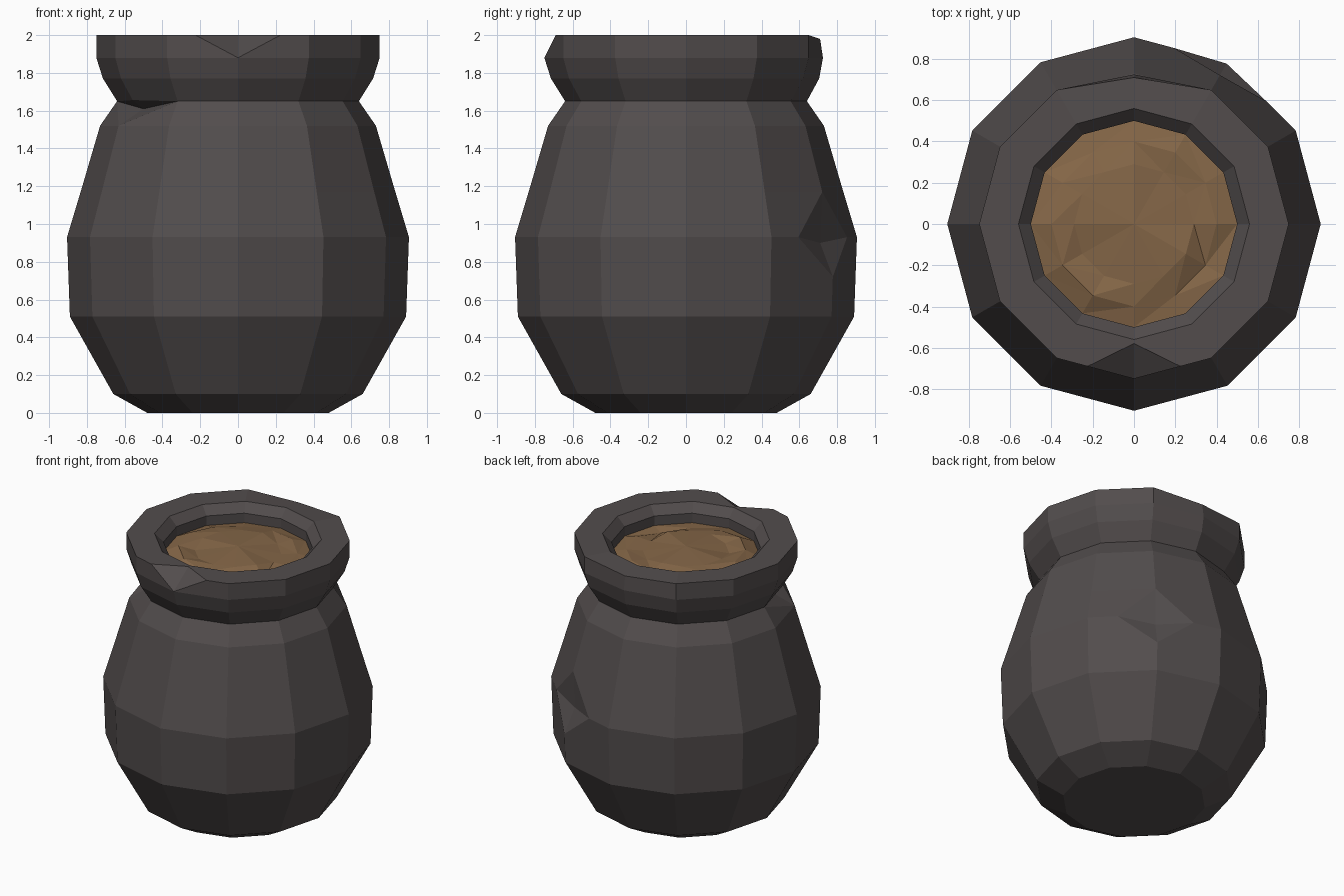
import bpy, bmesh, math, random
from mathutils import Vector

if "Cube" in bpy.data.objects:
    bpy.data.objects.remove(bpy.data.objects["Cube"])

N = 12
random.seed(4)


def material(name, rgb):
    m = bpy.data.materials.new(name)
    m.diffuse_color = (*rgb, 1)
    m.use_nodes = True
    m.node_tree.nodes["Principled BSDF"].inputs["Base Color"].default_value = m.diffuse_color
    return m


def lathe(bm, profile):
    """Rings of N vertices joined by quads."""
    rings = []
    for r, z in profile:
        rings.append([bm.verts.new((r * math.cos(math.tau * k / N),
                                    r * math.sin(math.tau * k / N), z)) for k in range(N)])
    for a, b in zip(rings, rings[1:]):
        for k in range(N):
            j = (k + 1) % N
            bm.faces.new((a[k], a[j], b[j], b[k]))
    return rings


def chip(bm, v, target, side, up, down):
    """Cut a corner round v and push v to target; fractions along each edge."""
    ends = set()
    r0 = v.co.xy.length
    for e in list(v.link_edges):
        o = e.other_vert(v)
        same = abs(o.co.z - v.co.z) < 0.01 and abs(o.co.xy.length - r0) < 0.01
        t = side if same else (up if o.co.z > v.co.z - 0.001 else down)
        ends.add(o if t >= 1 else bmesh.utils.edge_split(e, v, t)[1])
    for f in list(v.link_faces):
        pair = [w for w in f.verts if w in ends]
        if len(pair) == 2 and len(f.verts) > 3:
            bmesh.utils.face_split(f, pair[0], pair[1])
    v.co = Vector(target)


def finish(bm, name, mat):
    bmesh.ops.recalc_face_normals(bm, faces=bm.faces)
    me = bpy.data.meshes.new(name)
    bm.to_mesh(me)
    bm.free()
    me.materials.append(mat)
    ob = bpy.data.objects.new(name, me)
    bpy.context.collection.objects.link(ob)
    return ob


clay = material("dark clay", (0.084, 0.073, 0.073))
filling = material("brown filling", (0.235, 0.135, 0.064))

# Pot: closed base, belly, neck, rim and inner wall
bm = bmesh.new()
rings = lathe(bm, [(0.48, 0), (0.66, 0.10), (0.89, 0.51), (0.905, 0.93), (0.833, 1.17),
                   (0.73, 1.52), (0.64, 1.65), (0.715, 1.77), (0.75, 1.88), (0.75, 2.0),
                   (0.56, 2.0), (0.5, 1.94), (0.5, 1.82)])
bm.faces.new(rings[0][::-1])
bm.faces.new(rings[-1])
# Worn back of the rim
rings[7][3].co.y = 0.705
rings[8][3].co.y = 0.725
rings[9][3].co = (0, 0.71, 1.98)
# Chips in the rim, neck and belly
chip(bm, rings[9][9], (0, -0.58, 1.998), 0.6, 0.9, 1)
chip(bm, rings[6][7], (-0.50, -0.29, 1.61), 1, 0.05, 1)
chip(bm, rings[3][2], (0.41, 0.71, 0.90), 0.57, 1, 0.5)
finish(bm, "pot", clay)

# Lumpy filling inside the mouth
bm = bmesh.new()
rings = lathe(bm, [(0.5, 1.87), (0.4, 1.905), (0.29, 1.90)])
for ring in rings[1:]:
    for v in ring:
        v.co.z += random.uniform(-0.02, 0.02)
rings[1][11].co.z -= 0.04
rings[1][10].co.z -= 0.03
top = bm.verts.new((0, 0, 1.93))
for k in range(N):
    bm.faces.new((rings[2][k], rings[2][(k + 1) % N], top))
bmesh.ops.triangulate(bm, faces=bm.faces)
finish(bm, "filling", filling)
